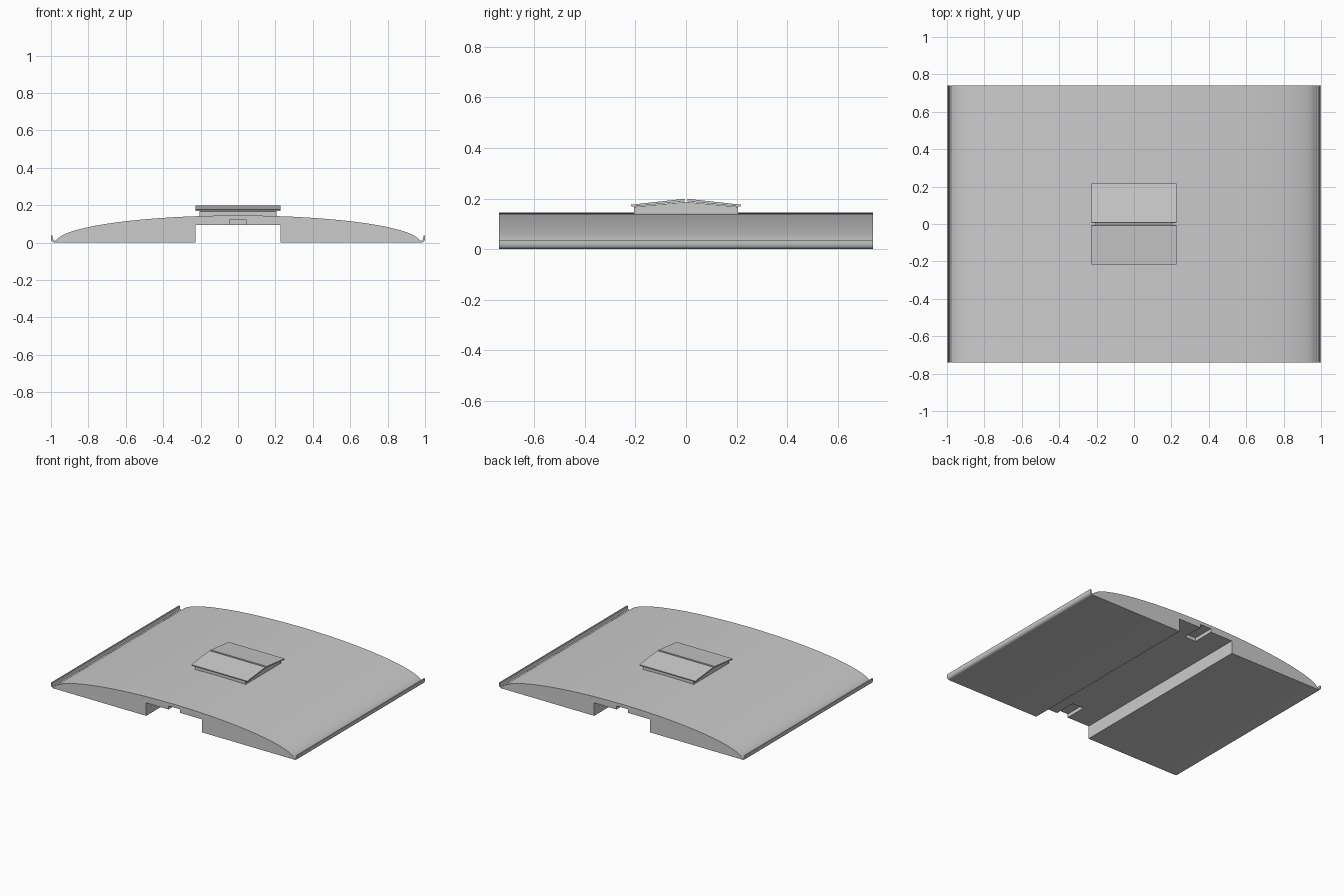
import bpy, bmesh, math

cube = bpy.data.objects.get("Cube")
if cube:
    bpy.data.objects.remove(cube, do_unlink=True)

grey = bpy.data.materials.new("light_grey")
grey.use_nodes = True
COLOUR = (0.6, 0.6, 0.6, 1)
grey.diffuse_color = COLOUR
grey.node_tree.nodes["Principled BSDF"].inputs["Base Color"].default_value = COLOUR


def prism(name, outline, axis, start, end):
    """Extrude a 2D outline (across, z) along the x or y axis."""
    def place(a, z, along):
        return (a, along, z) if axis == "y" else (along, a, z)
    bm = bmesh.new()
    near = bm.faces.new([bm.verts.new(place(a, z, start)) for a, z in outline])
    moved = bmesh.ops.extrude_face_region(bm, geom=[near])["geom"]
    shift = place(0, 0, end - start)
    bmesh.ops.translate(bm, vec=shift, verts=[v for v in moved if isinstance(v, bmesh.types.BMVert)])
    bmesh.ops.recalc_face_normals(bm, faces=bm.faces)
    mesh = bpy.data.meshes.new(name)
    bm.to_mesh(mesh)
    bm.free()
    mesh.materials.append(grey)
    obj = bpy.data.objects.new(name, mesh)
    bpy.context.collection.objects.link(obj)
    return obj


def activate(obj):
    bpy.ops.object.select_all(action="DESELECT")
    obj.select_set(True)
    bpy.context.view_layer.objects.active = obj


HALF_LENGTH = 0.74
CHANNEL = 0.227
CHANNEL_TOP = 0.095

# Roof outline, right half: channel, flat underside, gutter lip, then the arched top
half = [(CHANNEL, CHANNEL_TOP), (CHANNEL, 0), (0.98, 0), (0.99, 0.003), (0.997, 0.01),
        (1, 0.02), (1, 0.037), (0.991, 0.037), (0.99, 0.02), (0.986, 0.012), (0.979, 0.009)]
STEPS = 24
for i in range(STEPS):
    t = math.radians(6) + (math.pi / 2 - math.radians(6)) * i / STEPS
    half.append((0.975 * math.cos(t), 0.145 * math.sin(t)))
outline = half + [(0, 0.145)] + [(-x, z) for x, z in reversed(half)]
roof = prism("roof", outline, "y", -HALF_LENGTH, HALF_LENGTH)

# Small slots cut up into the channel at both ends
SLOT = 0.046
slot_outline = [(-SLOT, 0.08), (SLOT, 0.08), (SLOT, 0.121), (-SLOT, 0.121)]
activate(roof)
for side in (-1, 1):
    cutter = prism("slot_cutter", slot_outline, "y", side * 0.58, side * 0.8)
    cutter.hide_render = True
    cut = roof.modifiers.new("slot", "BOOLEAN")
    cut.operation = "DIFFERENCE"
    cut.solver = "EXACT"
    cut.object = cutter
    activate(roof)
    bpy.ops.object.modifier_apply(modifier=cut.name)
    bpy.data.objects.remove(cutter, do_unlink=True)
activate(roof)
bpy.ops.object.shade_smooth_by_angle(angle=math.radians(35))

# Vent body with a gabled top
prism("vent_body", [(-0.206, 0.12), (0.206, 0.12), (0.206, 0.167), (0, 0.187), (-0.206, 0.167)],
      "x", -0.206, 0.206)

# Two sloping vent covers with a gap at the ridge
for label, side in (("front", -1), ("back", 1)):
    cover = [(side * 0.006, 0.189), (side * 0.216, 0.168), (side * 0.217, 0.176), (side * 0.007, 0.199)]
    prism(label + "_vent_cover", cover, "x", -0.227, 0.227)
